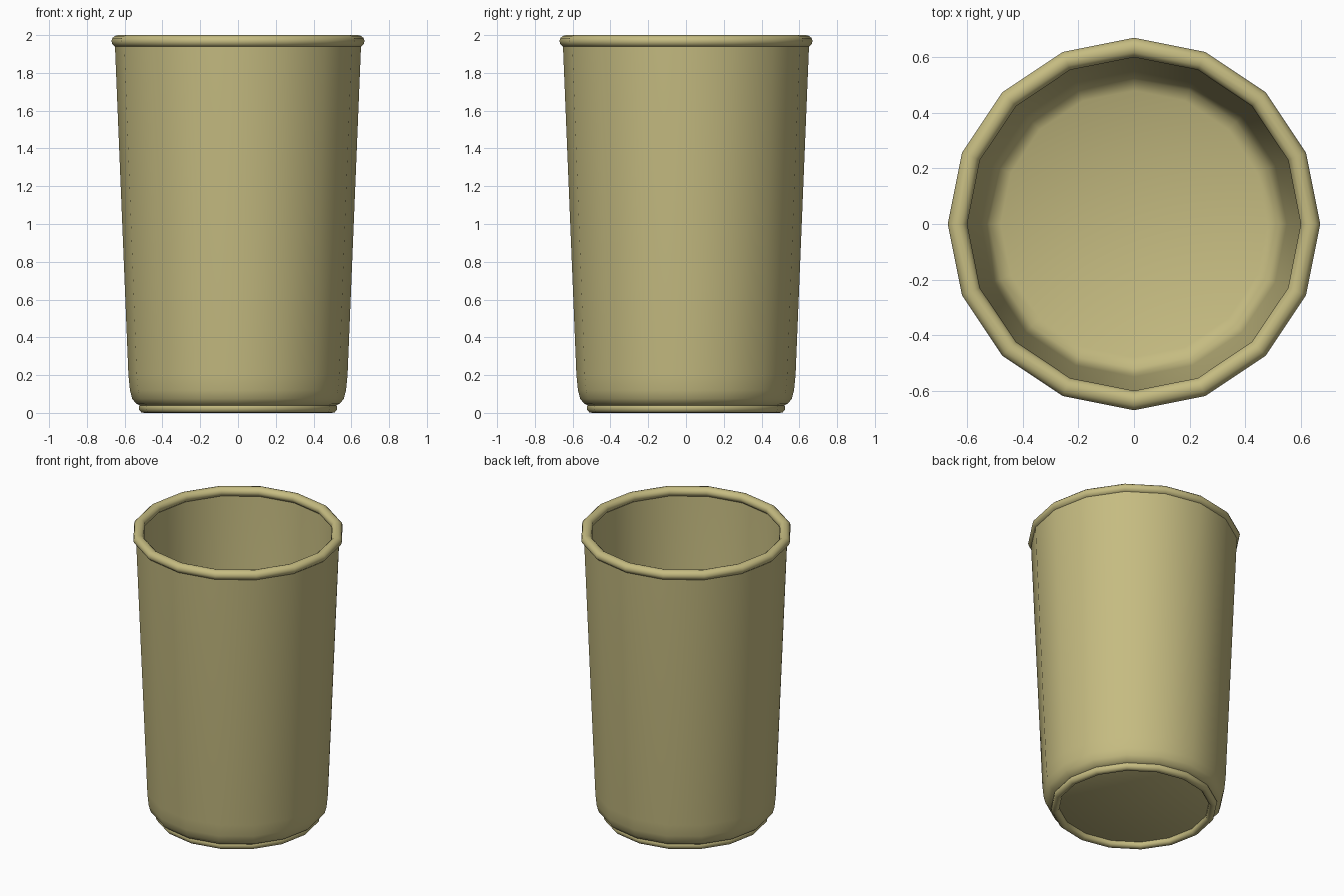
import bpy, bmesh, math

if "Cube" in bpy.data.objects:
    bpy.data.objects.remove(bpy.data.objects["Cube"])

SIDES = 16
mat = bpy.data.materials.new("khaki")
mat.diffuse_color = (0.56, 0.50, 0.22, 1)
mat.use_nodes = True
mat.node_tree.nodes["Principled BSDF"].inputs["Base Color"].default_value = mat.diffuse_color


def lathe(name, profile, closed=False, sharp=40):
    """Spin an (r, z) profile around z; r = 0 makes a single centre point."""
    bm = bmesh.new()
    rings = []
    for r, z in profile:
        if r == 0:
            rings.append([bm.verts.new((0, 0, z))] * SIDES)
        else:
            rings.append([bm.verts.new((r * math.cos(2 * math.pi * i / SIDES),
                                        r * math.sin(2 * math.pi * i / SIDES), z))
                          for i in range(SIDES)])
    pairs = list(zip(rings, rings[1:]))
    if closed:
        pairs.append((rings[-1], rings[0]))
    for a, b in pairs:
        for i in range(SIDES):
            j = (i + 1) % SIDES
            bm.faces.new(list(dict.fromkeys((a[i], a[j], b[j], b[i]))))
    bmesh.ops.recalc_face_normals(bm, faces=bm.faces)
    mesh = bpy.data.meshes.new(name)
    bm.to_mesh(mesh)
    bm.free()
    mesh.materials.append(mat)
    ob = bpy.data.objects.new(name, mesh)
    bpy.context.collection.objects.link(ob)
    bpy.ops.object.select_all(action='DESELECT')
    ob.select_set(True)
    bpy.context.view_layer.objects.active = ob
    bpy.ops.object.shade_smooth_by_angle(angle=math.radians(sharp))
    return ob


def oval(rc, zc, rr, rz, n=10):
    """Closed elliptical cross-section for a rolled ring."""
    return [(rc + rr * math.cos(2 * math.pi * k / n),
             zc + rz * math.sin(2 * math.pi * k / n)) for k in range(n)]


# Tapered wall: outer skin from the underside up, then down the inside to the floor
lathe("cup_body", [
    (0, 0.03), (0.51, 0.035), (0.54, 0.05), (0.56, 0.075), (0.572, 0.12), (0.58, 0.20),
    (0.652, 1.96), (0.622, 1.96),
    (0.55, 0.20), (0.54, 0.13), (0.52, 0.09), (0.48, 0.07), (0, 0.07)])

# Rolled lip
lathe("rim", oval(0.635, 1.968, 0.035, 0.032, 12), closed=True, sharp=60)

# Foot ring
lathe("foot_ring", [(0.475, 0.04), (0.475, 0.015), (0.485, 0.003), (0.498, 0.0),
                    (0.512, 0.003), (0.523, 0.015), (0.525, 0.032), (0.518, 0.045)],
      closed=True, sharp=60)
